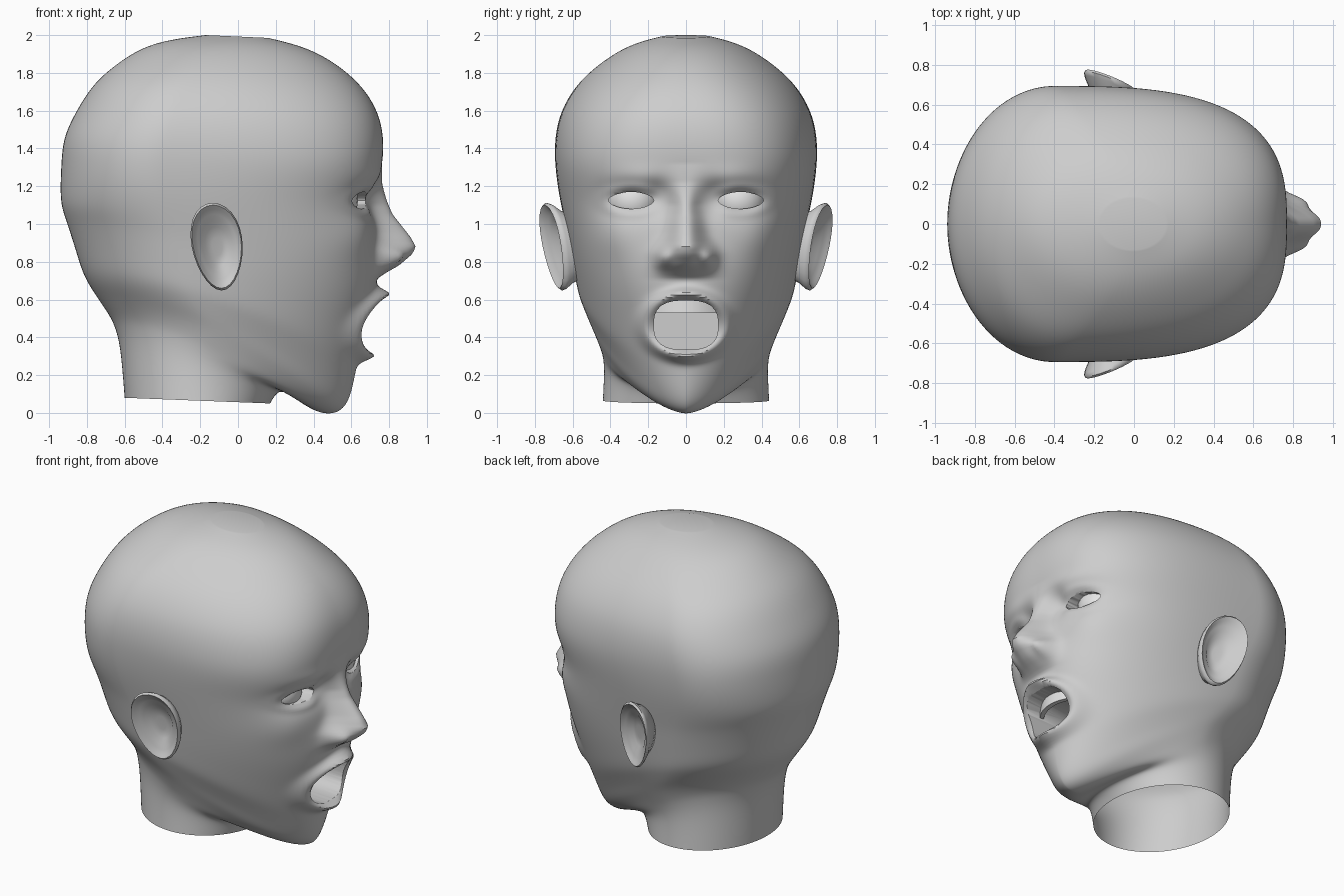
import bpy, bmesh
from math import sin, cos, pi, exp, radians
from mathutils import Vector

cube = bpy.data.objects.get("Cube")
if cube:
    bpy.data.objects.remove(cube)


def material(name, value):
    mat = bpy.data.materials.new(name)
    mat.use_nodes = True
    colour = (value, value, value, 1)
    mat.diffuse_color = colour
    mat.node_tree.nodes["Principled BSDF"].inputs["Base Color"].default_value = colour
    return mat


skin = material("grey skin", 0.61)
pale = material("pale eyes and teeth", 0.78)


def interp(x, pairs):
    for (x0, y0), (x1, y1) in zip(pairs, pairs[1:]):
        if x <= x1:
            return y0 + (y1 - y0) * max(0, (x - x0) / (x1 - x0))
    return pairs[-1][1]


def bump(y, z, y0, z0, ry, rz):
    return exp(-((abs(y) - y0) / ry) ** 2 - ((z - z0) / rz) ** 2)


def make_object(name, bm, mat, angle=40):
    bmesh.ops.recalc_face_normals(bm, faces=bm.faces)
    mesh = bpy.data.meshes.new(name)
    bm.to_mesh(mesh)
    bm.free()
    mesh.materials.append(mat)
    obj = bpy.data.objects.new(name, mesh)
    bpy.context.collection.objects.link(obj)
    smooth(obj, angle)
    return obj


def smooth(obj, angle):
    bpy.ops.object.select_all(action="DESELECT")
    obj.select_set(True)
    bpy.context.view_layer.objects.active = obj
    bpy.ops.object.shade_smooth_by_angle(angle=radians(angle))


def loft(rings):
    """Skin closed rings of points and cap both ends."""
    bm = bmesh.new()
    rows = [[bm.verts.new(p) for p in ring] for ring in rings]
    for a, b in zip(rows, rows[1:]):
        for i in range(len(a)):
            j = (i + 1) % len(a)
            bm.faces.new((a[i], a[j], b[j], b[i]))
    bm.faces.new(rows[0])
    bm.faces.new(rows[-1])
    return bm


# Head sections from neck to crown: back x, back z, front x, front z, half width
SECTIONS = [
    (-.60, .08, .17, .05, .44), (-.62, .34, .22, .14, .43),
    (-.645, .44, .32, .06, .445), (-.67, .5, .44, -.01, .465),
    (-.71, .56, .54, .0, .495), (-.75, .62, .59, .07, .525),
    (-.79, .68, .615, .18, .553), (-.825, .75, .635, .28, .575),
    (-.855, .85, .67, .43, .592), (-.88, .93, .72, .60, .608),
    (-.91, 1.02, .745, .75, .625), (-.937, 1.1, .74, .95, .65),
    (-.94, 1.2, .72, 1.12, .675), (-.935, 1.32, .75, 1.26, .692),
    (-.925, 1.46, .775, 1.38, .697), (-.855, 1.6, .76, 1.56, .67),
    (-.765, 1.745, .675, 1.71, .585), (-.64, 1.85, .57, 1.81, .475),
    (-.5, 1.94, .46, 1.885, .355), (-.34, 1.98, .33, 1.945, .245),
    (-.17, 2, .16, 1.985, .13)]
WIDEST = [(0, .5), (3, .45), (6, .39), (13, .31), (16, .33), (20, .5)]
SQUARENESS = [(0, 2), (2, 1.85), (3, 1.6), (5, 1.6), (7, 1.9), (10, 2.4), (13, 3),
              (14, 2.9), (17, 2.2), (20, 2)]
BEND = [(0, 1), (1, 1.2), (2, 1.7), (4, 2), (6, 1.9), (9, 1.4), (12, 1)]
TABLE = [row + tuple(interp(i, t) for t in (WIDEST, SQUARENESS, BEND)) for i, row in enumerate(SECTIONS)]


def beyond(end, inner):
    return tuple(2 * a - b for a, b in zip(end, inner))


PROFILE = [beyond(TABLE[0], TABLE[1])] + TABLE + [beyond(TABLE[-1], TABLE[-2])]
NOSE_HEIGHT = [(.71, 0), (.745, .05), (.78, .11), (.84, .18), (.88, .2),
               (.93, .175), (1.05, .09), (1.15, .05), (1.22, .02), (1.32, 0)]
NOSE_WIDTH = [(.75, .13), (.85, .12), (.95, .085), (1.1, .06), (1.3, .09)]
MOUTH_Z, EYE_Y, EYE_Z = .465, .29, 1.125


def face_relief(y, z):
    d = interp(z, NOSE_HEIGHT) * exp(-(abs(y) / interp(z, NOSE_WIDTH)) ** 2.4)
    d += .06 * bump(y, z, .12, .82, .04, .05)                 # nostril wings
    d -= .05 * bump(y, z, EYE_Y, EYE_Z, .15, .085)            # eye sockets
    d -= .035 * bump(y, z, .15, 1.14, .06, .08)               # inner corners
    d += .015 * bump(y, z, .24, 1.25, .16, .06)               # brows
    d += .02 * bump(y, z, .4, .93, .12, .12)                  # cheekbones
    e = ((y / .175) ** 2 + ((z - MOUTH_Z) / .13) ** 2) ** .5  # lips
    d += (.045 + .035 * exp(-(y / .12) ** 2)) * exp(-((e - 1.25) / .25) ** 2)
    e = (((abs(y) - EYE_Y) / .14) ** 2 + ((z - EYE_Z) / .07) ** 2) ** .5
    return d + .012 * exp(-((e - 1) / .35) ** 2)              # eyelids


def section_at(s):
    """Cubic B-spline through the section table."""
    i = min(int(s), len(TABLE) - 2)
    t = s - i
    weights = ((1 - t) ** 3, 3 * t ** 3 - 6 * t * t + 4, 1 + 3 * t + 3 * t * t - 3 * t ** 3, t ** 3)
    return [sum(w * v for w, v in zip(weights, column)) / 6 for column in zip(*PROFILE[i:i + 4])]


def head_ring(s, count=160):
    bx, bz, fx, fz, width, m, n, bend = section_at(s)
    ring = []
    for k in range(count):
        v = 2 * k / count - 1
        t = pi * abs(v) ** 1.4
        power = n if t < pi / 2 else 2
        r = (abs(cos(t)) ** power + sin(t) ** power) ** (-1 / power)
        a, y = r * cos(t), width * r * sin(t) * (1 if v > 0 else -1)
        u = max(0, m + a * ((1 - m) if a > 0 else m))
        x, z = bx + (fx - bx) * u, bz + (fz - bz) * u ** bend
        if a > .3 and s > 4:
            x += face_relief(y, z)
        ring.append((x, y, z))
    return ring


STEPS = 12
head = make_object("head", loft([head_ring(i / STEPS) for i in range((len(SECTIONS) - 1) * STEPS + 1)]), skin)


# Openings for mouth and eyes
def opening(y0, z0, ry, rz, x0, power):
    def ring(x):
        pts = []
        for k in range(32):
            c, s = cos(k * pi / 16), sin(k * pi / 16)
            r = (abs(c) ** power + abs(s) ** power) ** (-1 / power)
            pts.append((x, y0 + ry * r * c, z0 + rz * r * s))
        return pts
    cutter = make_object("opening_cutter", loft([ring(x0), ring(1.2)]), skin)
    cutter.hide_render = True
    mod = head.modifiers.new("opening", "BOOLEAN")
    mod.operation, mod.solver, mod.object = "DIFFERENCE", "EXACT", cutter
    bpy.context.view_layer.objects.active = head
    bpy.ops.object.modifier_apply(modifier=mod.name)
    bpy.data.objects.remove(cutter)


opening(0, MOUTH_Z, .17, .13, .42, 2.8)
for side in (-1, 1):
    opening(side * EYE_Y, EYE_Z, .12, .045, .5, 1.8)

# Open the bottom of the neck
bm = bmesh.new()
bm.from_mesh(head.data)
caps = [f for f in bm.faces if len(f.verts) > 60 and f.calc_center_median().z < .2]
bmesh.ops.delete(bm, geom=caps, context="FACES")
bm.to_mesh(head.data)
bm.free()
smooth(head, 65)

# Upper teeth: a curved band behind the lip
arc = [(.66 - 2.2 * y * y, y) for y in (k * .02 for k in range(-8, 9))]
bm = loft([[(x, y, z) for x, y in arc] + [(x - .03, y, z) for x, y in reversed(arc)] for z in (.53, .61)])
make_object("upper_teeth", bm, pale)


# Ears: dished shells, outer rim flared away from the head
def ear_ring(side, scale, lift):
    ring = []
    for k in range(28):
        t = 2 * pi * k / 28
        dz = .232 * sin(t) * scale
        dx = .135 * cos(t) * scale * (1 + .15 * sin(t)) - .1 * dz
        y = .692 - .38 * dx + .14 * dz + lift
        ring.append((-.11 + dx, side * y, .88 + dz))
    return ring


EAR_SHELL = [(.7, -.12), (.85, -.05), (.97, -.015), (1, .005), (.95, .018),
             (.86, .005), (.74, -.012), (.6, -.02), (.45, -.045), (.2, -.05), (.02, -.05)]
for side, label in ((1, "left"), (-1, "right")):
    make_object(label + "_ear", loft([ear_ring(side, s, d) for s, d in EAR_SHELL]), skin, 60)
    # Eyeball behind the lids
    bm = bmesh.new()
    bmesh.ops.create_uvsphere(bm, u_segments=24, v_segments=16, radius=.14)
    bmesh.ops.translate(bm, verts=bm.verts, vec=Vector((.495, side * (EYE_Y - .01), EYE_Z)))
    make_object(label + "_eye", bm, pale)
